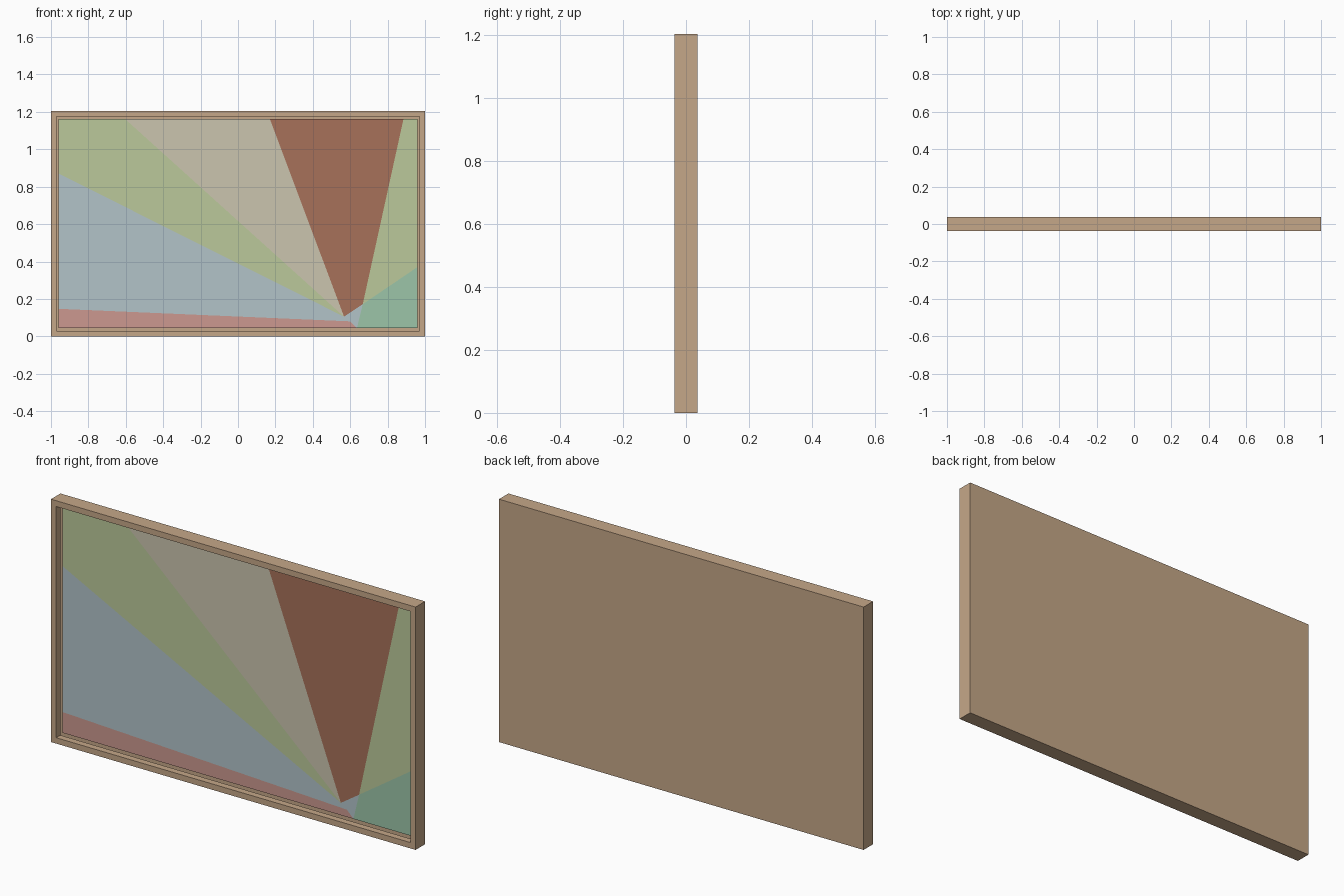
import bpy
import bmesh
from mathutils import Vector

cube = bpy.data.objects.get("Cube")
if cube:
    bpy.data.objects.remove(cube)

WIDTH, HEIGHT, DEPTH = 2.0, 1.204, 0.074
BORDER, RECESS = 0.041, 0.033
L, R, B, T = -1 + BORDER, 1 - BORDER, BORDER + 0.003, HEIGHT - BORDER
FRONT = -DEPTH / 2
CANVAS_Y = FRONT + RECESS


def material(name, rgb):
    """Flat material from display RGB (0-255), converted to linear."""
    linear = [((c / 255 + 0.055) / 1.055) ** 2.4 for c in rgb]
    mat = bpy.data.materials.new(name)
    mat.use_nodes = True
    mat.diffuse_color = (*linear, 1)
    bsdf = mat.node_tree.nodes["Principled BSDF"]
    bsdf.inputs["Base Color"].default_value = (*linear, 1)
    bsdf.inputs["Roughness"].default_value = 0.9
    return mat


def add_object(name, bm, mats):
    mesh = bpy.data.meshes.new(name)
    bm.to_mesh(mesh)
    bm.free()
    for mat in mats:
        mesh.materials.append(mat)
    obj = bpy.data.objects.new(name, mesh)
    bpy.context.collection.objects.link(obj)
    return obj


# Frame: a closed-back box whose front is inset and sunk, open where the canvas sits
bm = bmesh.new()
bmesh.ops.create_cube(bm, size=1)
for v in bm.verts:
    v.co = Vector((v.co.x * WIDTH, v.co.y * DEPTH, (v.co.z + 0.5) * HEIGHT))
bm.normal_update()
front = min(bm.faces, key=lambda f: f.normal.y)
bmesh.ops.inset_region(bm, faces=[front], thickness=BORDER)
sunk = bmesh.ops.extrude_discrete_faces(bm, faces=[front])["faces"][0]
bmesh.ops.translate(bm, verts=sunk.verts, vec=(0, RECESS, 0))
bmesh.ops.delete(bm, geom=[sunk], context="FACES_ONLY")
add_object("frame", bm, [material("tan wood", (197, 167, 136))])

# Canvas: flat colour fields sharing corner points
points = {
    "top_left": (L, T), "top_right": (R, T),
    "bottom_left": (L, B), "bottom_right": (R, B),
    "green_low": (L, 0.87), "green_top": (-0.605, T),
    "brown_left": (0.17, T), "brown_right": (0.885, T),
    "apex": (0.567, 0.105), "shoulder": (0.667, 0.172),
    "teal_high": (R, 0.37), "teal_foot": (0.636, B),
    "pink_high": (L, 0.147), "pink_tip": (0.60, 0.08),
}
colours = {
    "pale green": (187, 201, 155),
    "beige": (203, 197, 175),
    "red brown": (167, 113, 90),
    "teal": (156, 197, 168),
    "pink": (204, 153, 144),
    "pale blue": (178, 196, 201),
}
fields = [
    ("pale green", "green_low apex green_top top_left"),
    ("beige", "green_top apex brown_left"),
    ("red brown", "brown_left apex shoulder brown_right"),
    ("pale green", "brown_right shoulder teal_high top_right"),
    ("teal", "shoulder teal_foot bottom_right teal_high"),
    ("pink", "bottom_left teal_foot pink_tip pink_high"),
    ("pale blue", "pink_high pink_tip teal_foot shoulder apex green_low"),
]
bm = bmesh.new()
verts = {k: bm.verts.new((x, CANVAS_Y, z)) for k, (x, z) in points.items()}
names = list(colours)
for colour, corners in fields:
    face = bm.faces.new([verts[c] for c in corners.split()])
    face.material_index = names.index(colour)
add_object("canvas", bm, [material(n, c) for n, c in colours.items()])
